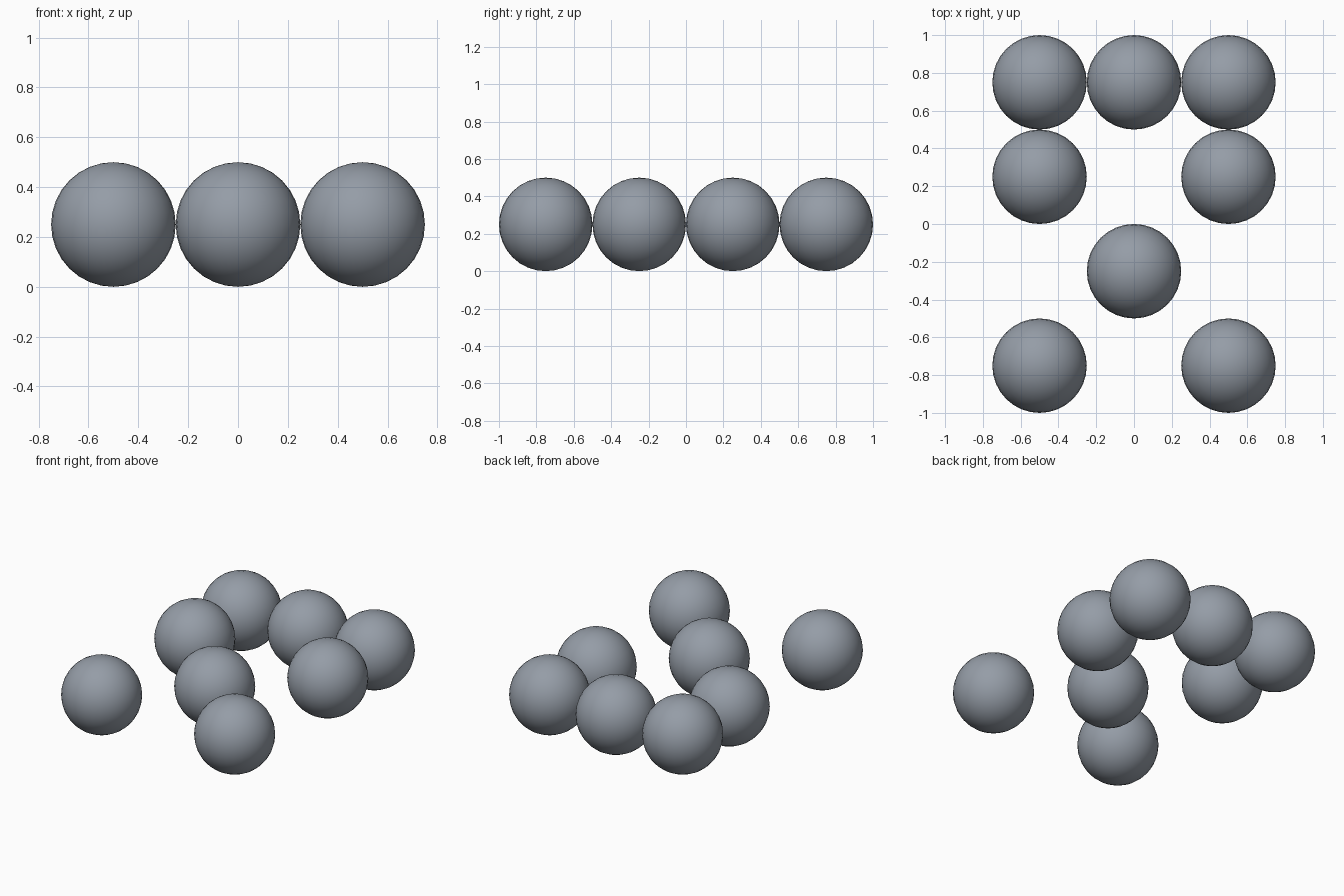
import bpy

if "Cube" in bpy.data.objects:
    bpy.data.objects.remove(bpy.data.objects["Cube"])

# Single slate grey colour
grey = bpy.data.materials.new("slate_grey")
grey.diffuse_color = (0.30, 0.335, 0.385, 1.0)
grey.use_nodes = True
grey.node_tree.nodes["Principled BSDF"].inputs["Base Color"].default_value = grey.diffuse_color

RADIUS = 0.25


def ball(name, x, y):
    bpy.ops.mesh.primitive_uv_sphere_add(
        segments=32, ring_count=16, radius=RADIUS, location=(x, y, RADIUS))
    obj = bpy.context.object
    obj.name = name
    obj.data.materials.append(grey)
    bpy.ops.object.shade_smooth()


# Rows of balls from back to front: y position and the x positions in use
rows = {
    "back": (0.75, (-0.5, 0.0, 0.5)),
    "upper_middle": (0.25, (-0.5, 0.5)),
    "lower_middle": (-0.25, (0.0,)),
    "front": (-0.75, (-0.5, 0.5)),
}
side = {-0.5: "left", 0.0: "centre", 0.5: "right"}

for row, (y, xs) in rows.items():
    for x in xs:
        ball(f"{row}_{side[x]}_ball", x, y)
